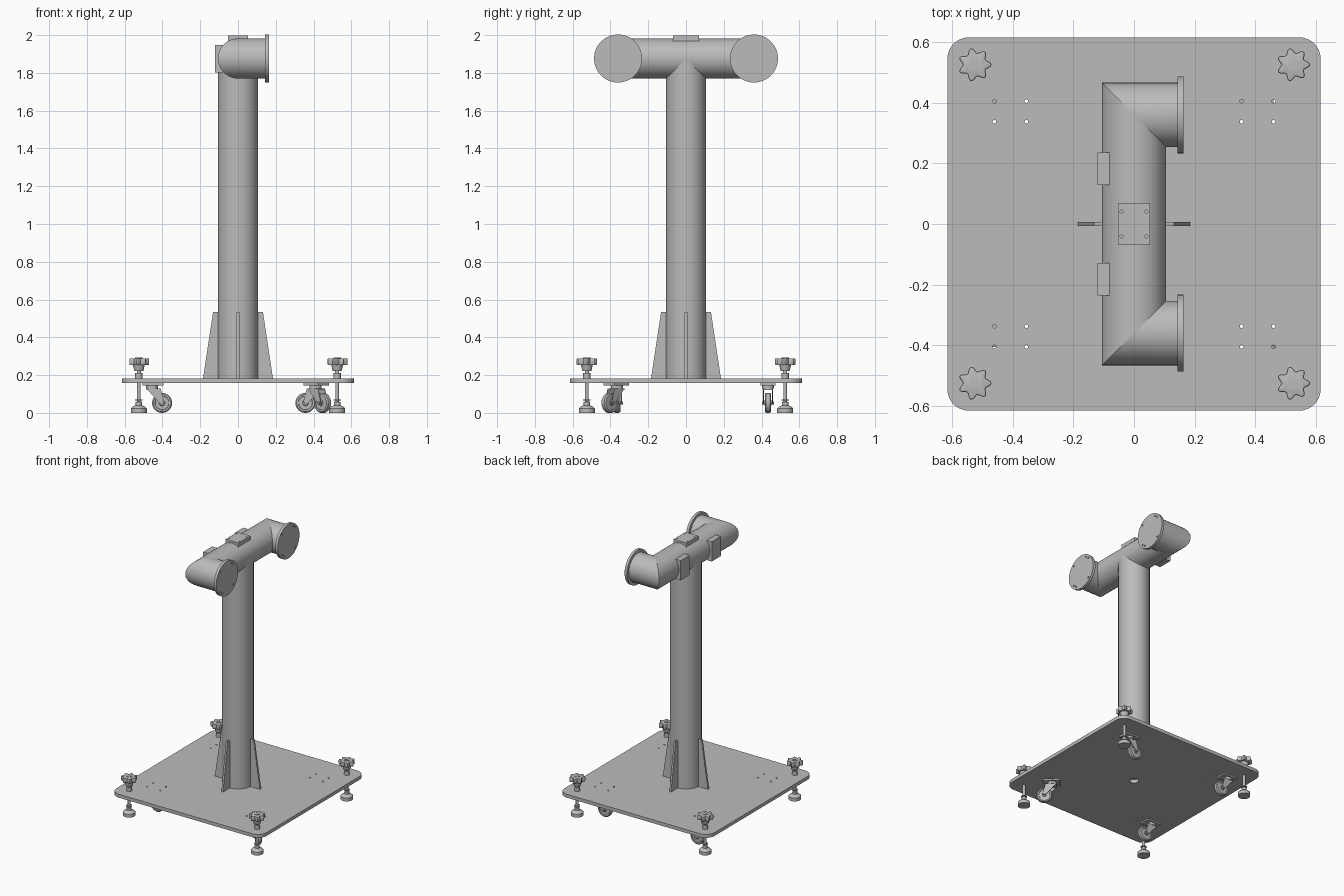
import bpy, bmesh
from math import pi, cos, sin, radians
from mathutils import Matrix, Vector

cube = bpy.data.objects.get("Cube")
if cube:
    bpy.data.objects.remove(cube)

GREY = (0.5, 0.5, 0.5, 1)
grey = bpy.data.materials.new("light_grey_metal")
grey.use_nodes = True
grey.diffuse_color = GREY
grey.node_tree.nodes["Principled BSDF"].inputs["Base Color"].default_value = GREY

CORNERS = [(sx, sy) for sx in (-1, 1) for sy in (-1, 1)]
ALONG_X = Matrix.Rotation(pi / 2, 4, 'Y')
ALONG_Y = Matrix.Rotation(-pi / 2, 4, 'X')


def finish(bm, name, smooth=True):
    """Turn a bmesh into a grey object with sharp edges kept."""
    bmesh.ops.recalc_face_normals(bm, faces=bm.faces)
    mesh = bpy.data.meshes.new(name)
    bm.to_mesh(mesh)
    bm.free()
    mesh.materials.append(grey)
    obj = bpy.data.objects.new(name, mesh)
    bpy.context.collection.objects.link(obj)
    bpy.ops.object.select_all(action='DESELECT')
    obj.select_set(True)
    bpy.context.view_layer.objects.active = obj
    if smooth:
        bpy.ops.object.shade_smooth_by_angle(angle=radians(30))
    return obj


def box(bm, lo, hi):
    lo, hi = Vector(lo), Vector(hi)
    m = Matrix.Translation((lo + hi) / 2) @ Matrix.Diagonal((*(hi - lo), 1))
    return bmesh.ops.create_cube(bm, size=1, matrix=m)["verts"]


def rod(bm, centre, radius, length, turn=Matrix(), sides=48):
    m = Matrix.Translation(centre) @ turn
    return bmesh.ops.create_cone(bm, cap_ends=True, segments=sides, radius1=radius,
                                 radius2=radius, depth=length, matrix=m)["verts"]


def lathe(bm, profile, matrix=Matrix(), sides=32):
    """Spin (radius, height) points around z."""
    verts = [bm.verts.new((r, 0, z)) for r, z in profile]
    edges = [bm.edges.new(pair) for pair in zip(verts, verts[1:])]
    out = bmesh.ops.spin(bm, geom=verts + edges, cent=(0, 0, 0), axis=(0, 0, 1),
                         angle=2 * pi, steps=sides, use_duplicate=False)
    made = {v for f in bm.faces for v in f.verts if not f.tag}
    bmesh.ops.transform(bm, matrix=matrix, verts=list(made))
    for f in bm.faces:
        f.tag = True
    bmesh.ops.remove_doubles(bm, verts=list(made), dist=0.0001)


def prism(bm, points, depth):
    """Extrude a closed outline of 3D points along a vector."""
    face = bm.faces.new([bm.verts.new(p) for p in points])
    new = bmesh.ops.extrude_face_region(bm, geom=[face])["geom"]
    verts = [v for v in new if isinstance(v, bmesh.types.BMVert)]
    bmesh.ops.translate(bm, vec=depth, verts=verts)
    return list(face.verts) + verts


def drill(obj, holes):
    """Cut round holes: (centre, radius, length, turn)."""
    bm = bmesh.new()
    for centre, radius, length, turn in holes:
        rod(bm, centre, radius, length, turn, 16)
    cutter = finish(bm, "hole_cutter", False)
    cutter.hide_render = True
    mod = obj.modifiers.new("holes", 'BOOLEAN')
    mod.operation, mod.solver, mod.object = 'DIFFERENCE', 'EXACT', cutter
    bpy.context.view_layer.objects.active = obj
    bpy.ops.object.modifier_apply(modifier=mod.name)
    bpy.data.objects.remove(cutter)


# Base plate with rounded corners and bolt holes
BOTTOM, TOP = 0.157, 0.182
bm = bmesh.new()
box(bm, (-0.615, -0.615, BOTTOM), (0.615, 0.615, TOP))
upright = [e for e in bm.edges if abs(e.verts[0].co.z - e.verts[1].co.z) > 0.01]
bmesh.ops.bevel(bm, geom=upright, offset=0.07, segments=10, profile=0.5, affect='EDGES')
plate = finish(bm, "base_plate")
holes = [((sx * x, sy * y, 0.17), 0.006, 0.1, Matrix())
         for sx, sy in CORNERS for x in (0.355, 0.46) for y in (0.337, 0.405)]
drill(plate, holes + [((0, 0, 0.17), 0.032, 0.1, Matrix())])

# Column and its four tapered gussets
R, ARM_Z, ARM_Y = 0.106, 1.876, 0.36
bm = bmesh.new()
rod(bm, (0, 0, (TOP + ARM_Z) / 2), R, ARM_Z - TOP, sides=64)
finish(bm, "column")
for i in range(4):
    bm = bmesh.new()
    verts = prism(bm, [(0.1, -0.007, TOP), (0.185, -0.007, TOP),
                       (0.132, -0.007, 0.535), (0.1, -0.007, 0.535)], (0, 0.014, 0))
    bmesh.ops.rotate(bm, verts=verts, cent=(0, 0, 0), matrix=Matrix.Rotation(i * pi / 2, 3, 'Z'))
    finish(bm, "column_gusset", False)

# Cross arm, mitred at both ends
bm = bmesh.new()
for v in rod(bm, (0, 0, ARM_Z), R, 1, ALONG_Y, 64):
    v.co.y = (1 if v.co.y > 0 else -1) * (ARM_Y - v.co.x)
finish(bm, "cross_arm")

# Mitred elbows with bolted end flanges
for s in (-1, 1):
    bm = bmesh.new()
    for v in rod(bm, (0, s * ARM_Y, ARM_Z), R, 0.29, ALONG_X, 64):
        if v.co.x < 0:
            v.co.x = ARM_Y - s * v.co.y
    finish(bm, "elbow")
    bm = bmesh.new()
    rod(bm, (0.153, s * ARM_Y, ARM_Z), 0.127, 0.02, ALONG_X, 64)
    flange = finish(bm, "end_flange")
    drill(flange, [((0.165, s * ARM_Y + 0.107 * cos(a), ARM_Z + 0.107 * sin(a)),
                    0.006, 0.016, ALONG_X)
                   for a in (radians(d) for d in (45, 60, 135, 225, 240, 315))])

# Mounting pads on the top and back of the arm
bm = bmesh.new()
box(bm, (-0.053, -0.07, 1.965), (0.053, 0.07, 1.997))
pad = finish(bm, "top_pad", False)
drill(pad, [((sx * 0.041, sy * 0.041, 2.0), 0.005, 0.02, Matrix()) for sx, sy in CORNERS])
for s in (-1, 1):
    bm = bmesh.new()
    box(bm, (-0.121, s * 0.182 - 0.053, 1.802), (-0.08, s * 0.182 + 0.053, 1.948))
    finish(bm, "side_pad", False)

# Levelling feet with lobed hand knobs
FOOT = [(0, 0), (0.042, 0), (0.042, 0.024), (0.034, 0.032), (0.017, 0.04), (0.017, 0.058),
        (0.01, 0.06), (0.01, 0.066), (0.02, 0.066), (0.02, 0.072), (0.01, 0.072),
        (0.01, 0.182), (0.019, 0.182), (0.019, 0.21), (0.011, 0.21), (0.011, 0.222),
        (0.024, 0.222), (0.032, 0.256), (0, 0.256)]
for sx, sy in CORNERS:
    place = Matrix.Translation((sx * 0.525, sy * 0.525, 0))
    bm = bmesh.new()
    lathe(bm, FOOT, place)
    finish(bm, "levelling_foot")
    bm = bmesh.new()
    steps = [2 * pi * i / 84 for i in range(84)]
    radii = [0.047 + 0.008 * cos(7 * t) for t in steps]
    prism(bm, [(r * cos(t), r * sin(t), 0.253) for r, t in zip(radii, steps)], (0, 0, 0.036))
    rims = [e for e in bm.edges if abs(e.verts[0].co.z - e.verts[1].co.z) < 0.001]
    bmesh.ops.bevel(bm, geom=rims, offset=0.005, segments=2, profile=0.5, affect='EDGES')
    rod(bm, (0, 0, 0.286), 0.019, 0.012, sides=24)
    rod(bm, (0, 0, 0.288), 0.011, 0.012, sides=6)
    bm.transform(place)
    finish(bm, "hand_knob")

# Swivel casters: swivel x, y and trailing direction in degrees
WHEEL = [(0, -0.018), (0.014, -0.018), (0.016, -0.013), (0.036, -0.013), (0.038, -0.017),
         (0.047, -0.017), (0.053, -0.01)]
WHEEL += [(r, -h) for r, h in reversed(WHEEL)]
for x, y, heading in ((0.41, 0.434, 180), (-0.455, 0.434, 0), (-0.455, -0.365, 0),
                      (0.41, -0.365, -45)):
    swivel = Matrix.Translation((x, y, 0)) @ Matrix.Rotation(radians(heading), 4, 'Z')
    bm = bmesh.new()
    box(bm, (-0.05, -0.04, 0.146), (0.06, 0.04, BOTTOM))
    rod(bm, (0, 0, 0.138), 0.032, 0.02, sides=32)
    box(bm, (-0.03, -0.026, 0.122), (0.045, 0.026, 0.13))
    for s in (-1, 1):
        prism(bm, [(px, s * 0.022, pz) for px, pz in
                   ((-0.03, 0.13), (0.045, 0.13), (0.064, 0.06), (0.052, 0.044), (0.04, 0.05))],
              (0, s * 0.004, 0))
    rod(bm, (0.053, 0, 0.053), 0.008, 0.064, ALONG_Y, 12)
    bm.transform(swivel)
    finish(bm, "caster_fork")
    bm = bmesh.new()
    lathe(bm, WHEEL, swivel @ Matrix.Translation((0.053, 0, 0.053)) @ ALONG_Y)
    finish(bm, "caster_wheel")
